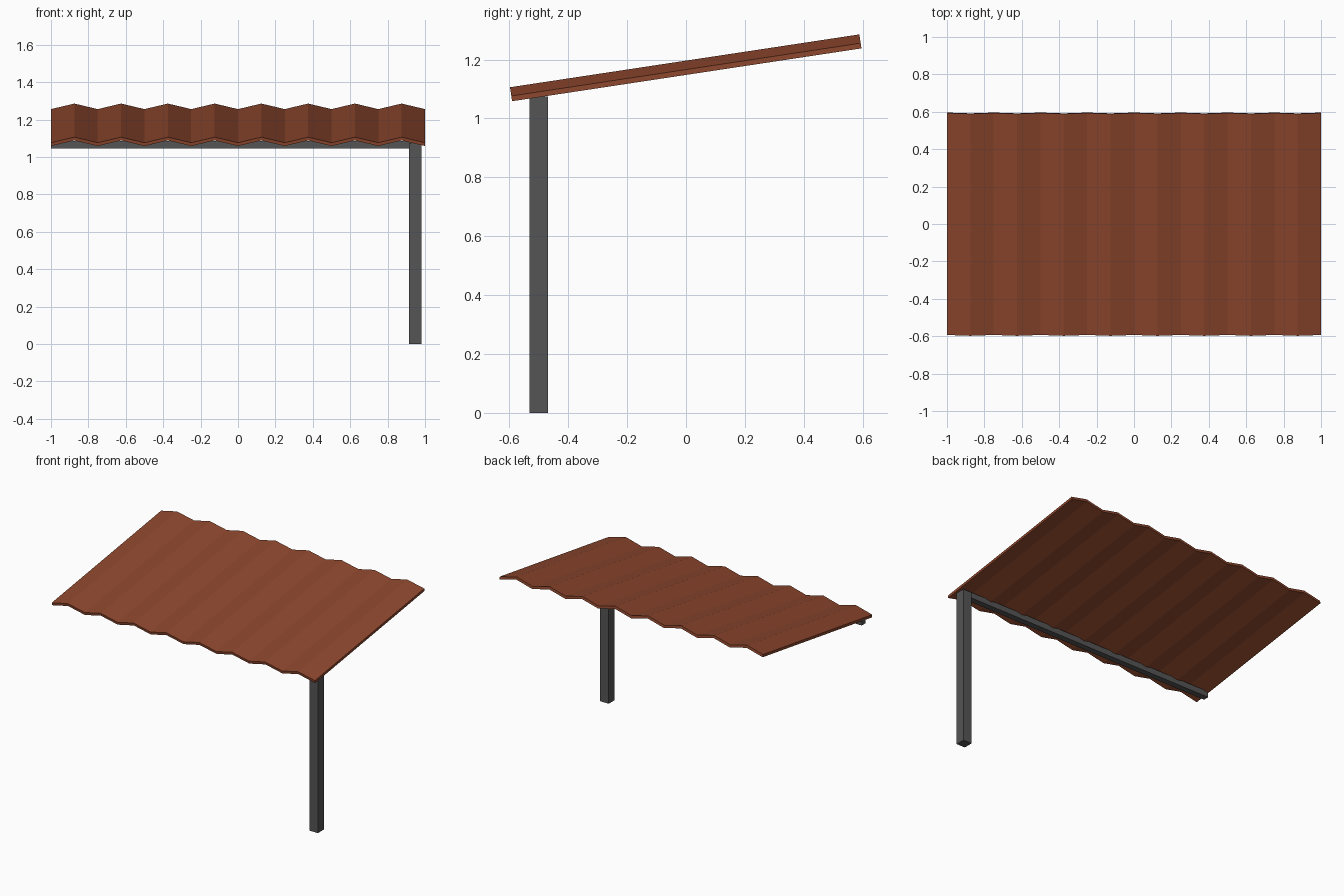
import bpy, bmesh, math
from mathutils import Matrix

if "Cube" in bpy.data.objects:
    bpy.data.objects.remove(bpy.data.objects["Cube"])


def material(name, rgb):
    m = bpy.data.materials.new(name)
    m.diffuse_color = (*rgb, 1)
    m.use_nodes = True
    m.node_tree.nodes["Principled BSDF"].inputs["Base Color"].default_value = m.diffuse_color
    return m


RUST = material("rust brown", (0.27, 0.063, 0.027))
STEEL = material("dark grey", (0.09, 0.09, 0.09))


def add_object(name, bm, mat):
    bmesh.ops.recalc_face_normals(bm, faces=bm.faces)
    mesh = bpy.data.meshes.new(name)
    bm.to_mesh(mesh)
    bm.free()
    mesh.materials.append(mat)
    ob = bpy.data.objects.new(name, mesh)
    bpy.context.collection.objects.link(ob)
    return ob


def box(name, lo, hi, mat):
    bm = bmesh.new()
    bmesh.ops.create_cube(bm, size=1)
    for v in bm.verts:
        v.co = [(a + b) / 2 + c * (b - a) for a, b, c in zip(lo, hi, v.co)]
    return add_object(name, bm, mat)


# Corrugated roof sheet: zigzag strip, thickened, then tilted up to the back
WAVES, LENGTH, RISE, THICK = 8, 1.2, 0.03, 0.018
bm = bmesh.new()
n = WAVES * 2
rows = []
for i in range(n + 1):
    x, z = -1 + 2 * i / n, RISE * (i % 2)
    rows.append([bm.verts.new((x, y, z + dz)) for y, dz in
                 ((-LENGTH / 2, 0), (LENGTH / 2, 0), (LENGTH / 2, -THICK), (-LENGTH / 2, -THICK))])
for a, b in zip(rows, rows[1:]):
    for k in range(4):
        bm.faces.new((a[k], a[(k + 1) % 4], b[(k + 1) % 4], b[k]))
bm.faces.new(rows[0])
bm.faces.new(rows[-1])
bm.transform(Matrix.Translation((0, 0, 1.166)) @ Matrix.Rotation(math.radians(8.6), 4, 'X'))
add_object("corrugated_roof", bm, RUST)

# Single corner post and the front beam it carries
box("front_right_post", (0.915, -0.532, 0), (0.98, -0.468, 1.075), STEEL)
box("front_beam", (-1, -0.52, 1.045), (0.95, -0.48, 1.085), STEEL)
